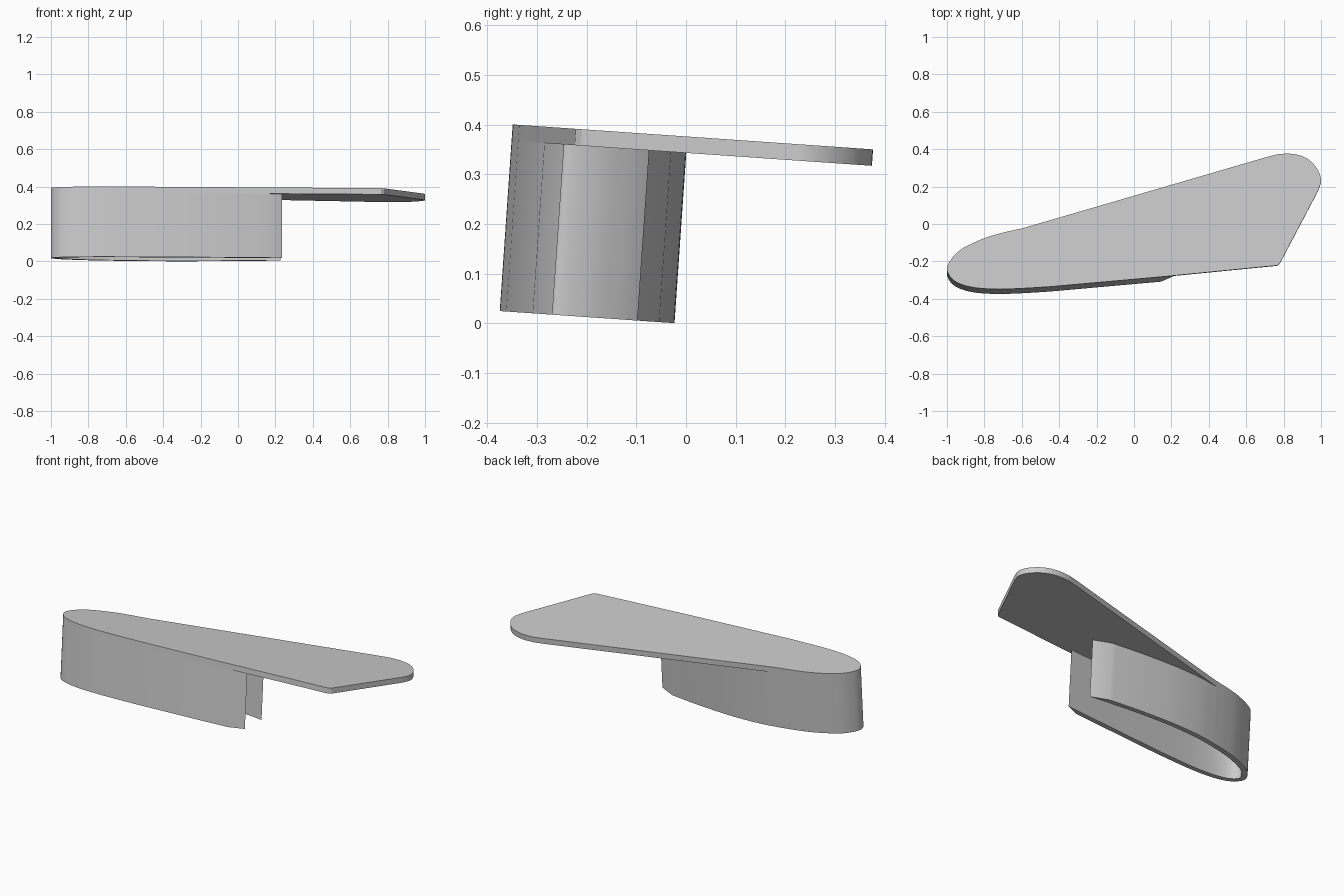
import bpy, bmesh, math
from mathutils import Vector

cube = bpy.data.objects.get("Cube")
if cube:
    bpy.data.objects.remove(cube, do_unlink=True)

PLATE, HEIGHT, WALL = 0.033, 0.376, 0.032
TILT = -math.atan(0.0692)

grey = bpy.data.materials.new("plain_grey")
grey.use_nodes = True
colour = (0.6, 0.6, 0.6, 1)
grey.diffuse_color = colour
grey.node_tree.nodes["Principled BSDF"].inputs["Base Color"].default_value = colour


def smooth_path(points, steps=6):
    """Smooth curve through the given points."""
    p = [Vector(q) for q in points]
    p = [2 * p[0] - p[1]] + p + [2 * p[-1] - p[-2]]
    out = []
    for a, b, c, d in zip(p, p[1:], p[2:], p[3:]):
        for i in range(steps):
            t = i / steps
            out.append(0.5 * (2 * b + (c - a) * t + (2 * a - 5 * b + 4 * c - d) * t * t
                              + (3 * b - a - 3 * c + d) * t ** 3))
    return out + [p[-2]]


def inset_path(path, dist):
    """Offset a clockwise path towards its inside."""
    out = []
    for i, q in enumerate(path):
        d = (path[min(i + 1, len(path) - 1)] - path[max(i - 1, 0)]).normalized()
        out.append(q + Vector((d.y, -d.x)) * dist)
    return out


def slab(name, outline, top, bottom):
    """Extrude an outline downwards, tilted like the whole model."""
    bm = bmesh.new()
    face = bm.faces.new([bm.verts.new((q.x, q.y, bottom)) for q in outline])
    new = bmesh.ops.extrude_face_region(bm, geom=[face])["geom"]
    bmesh.ops.translate(bm, vec=(0, 0, top - bottom),
                        verts=[v for v in new if isinstance(v, bmesh.types.BMVert)])
    bmesh.ops.recalc_face_normals(bm, faces=bm.faces)
    mesh = bpy.data.meshes.new(name)
    bm.to_mesh(mesh)
    bm.free()
    mesh.materials.append(grey)
    obj = bpy.data.objects.new(name, mesh)
    bpy.context.collection.objects.link(obj)
    obj.rotation_euler.x = TILT
    obj.location.z = 0.376
    bpy.ops.object.select_all(action="DESELECT")
    obj.select_set(True)
    bpy.context.view_layer.objects.active = obj
    bpy.ops.object.shade_smooth_by_angle(angle=math.radians(20))


# Rounded end shared by the plate and the wall, from front to back
front = Vector((0.145, -0.283))
nose = smooth_path([(-0.45, -0.336), (-0.6, -0.345), (-0.74, -0.349), (-0.87, -0.338),
                    (-0.96, -0.305), (-1.0, -0.245), (-0.975, -0.185), (-0.915, -0.13),
                    (-0.8, -0.076), (-0.7, -0.046), (-0.6, -0.024)])

# Flat top plate with a rounded far tip
tip = smooth_path([(0.72, 0.362), (0.78, 0.375), (0.86, 0.374), (0.93, 0.348),
                   (0.98, 0.295), (1.0, 0.235), (0.985, 0.18)])
corner = [Vector((0.78, -0.21)), Vector((0.765, -0.222))]
slab("top_plate", [front] + nose + tip + corner, 0, -PLATE)

# Open loop wall whose ends taper to thin edges
back = smooth_path([(-0.6, -0.024), (-0.5, -0.008), (-0.38, 0.001), (-0.25, 0.002),
                    (-0.05, -0.009), (0.13, -0.028)])[1:]
outer = [front] + nose + back
inner = inset_path([Vector((0.237, -0.275))] + outer + [Vector((0.232, -0.041))], WALL)
slab("loop_wall", outer + inner[::-1], -PLATE, -HEIGHT)
